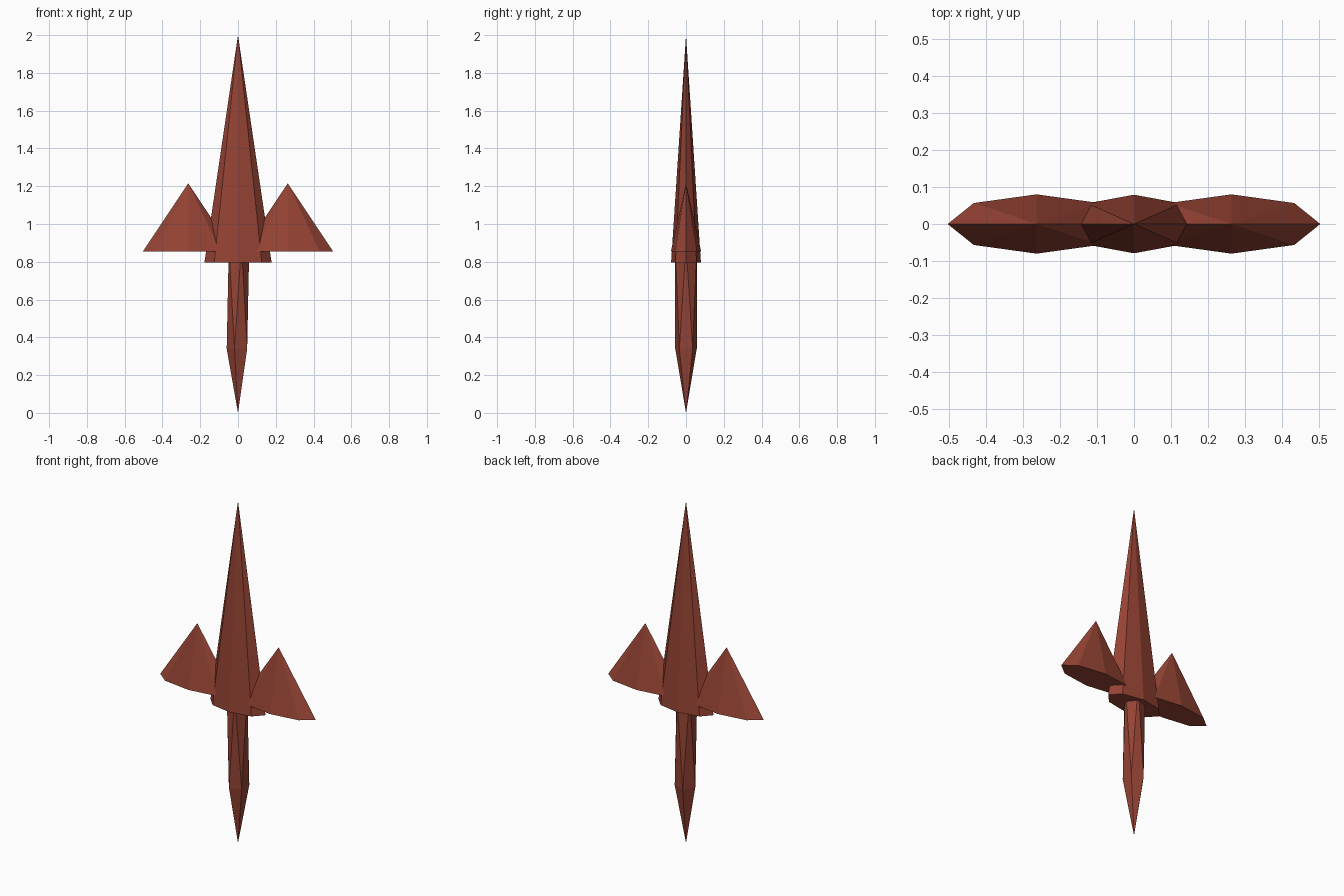
import bpy

if "Cube" in bpy.data.objects:
    bpy.data.objects.remove(bpy.data.objects["Cube"])

# Single rust red material
rust = bpy.data.materials.new("rust_red")
rust.diffuse_color = (0.30, 0.056, 0.034, 1.0)
rust.use_nodes = True
rust.node_tree.nodes["Principled BSDF"].inputs["Base Color"].default_value = rust.diffuse_color


def finish(name, scale):
    """Name, stretch and colour the active primitive."""
    obj = bpy.context.object
    obj.name = name
    obj.scale = scale
    obj.data.materials.append(rust)
    bpy.ops.object.transform_apply(location=False, rotation=False, scale=True)
    return obj


def flat_spike(name, x, base, tip, half_width, half_depth):
    """Eight-sided cone squashed front to back."""
    bpy.ops.mesh.primitive_cone_add(vertices=8, radius1=1, radius2=0,
                                    depth=tip - base,
                                    location=(x, 0, (base + tip) / 2))
    return finish(name, (half_width, half_depth, 1))


# Long central blade
flat_spike("blade", 0, 0.795, 2.0, 0.178, 0.079)

# Side prongs
for side, sign in (("left", -1), ("right", 1)):
    flat_spike(side + "_prong", sign * 0.263, 0.855, 1.215, 0.24, 0.08)

# Grip: stretched icosahedron whose upper end sits inside the blade
bpy.ops.mesh.primitive_ico_sphere_add(subdivisions=1, radius=1,
                                      location=(0, 0, 0.615))
finish("grip", (0.067, 0.067, 0.615))
